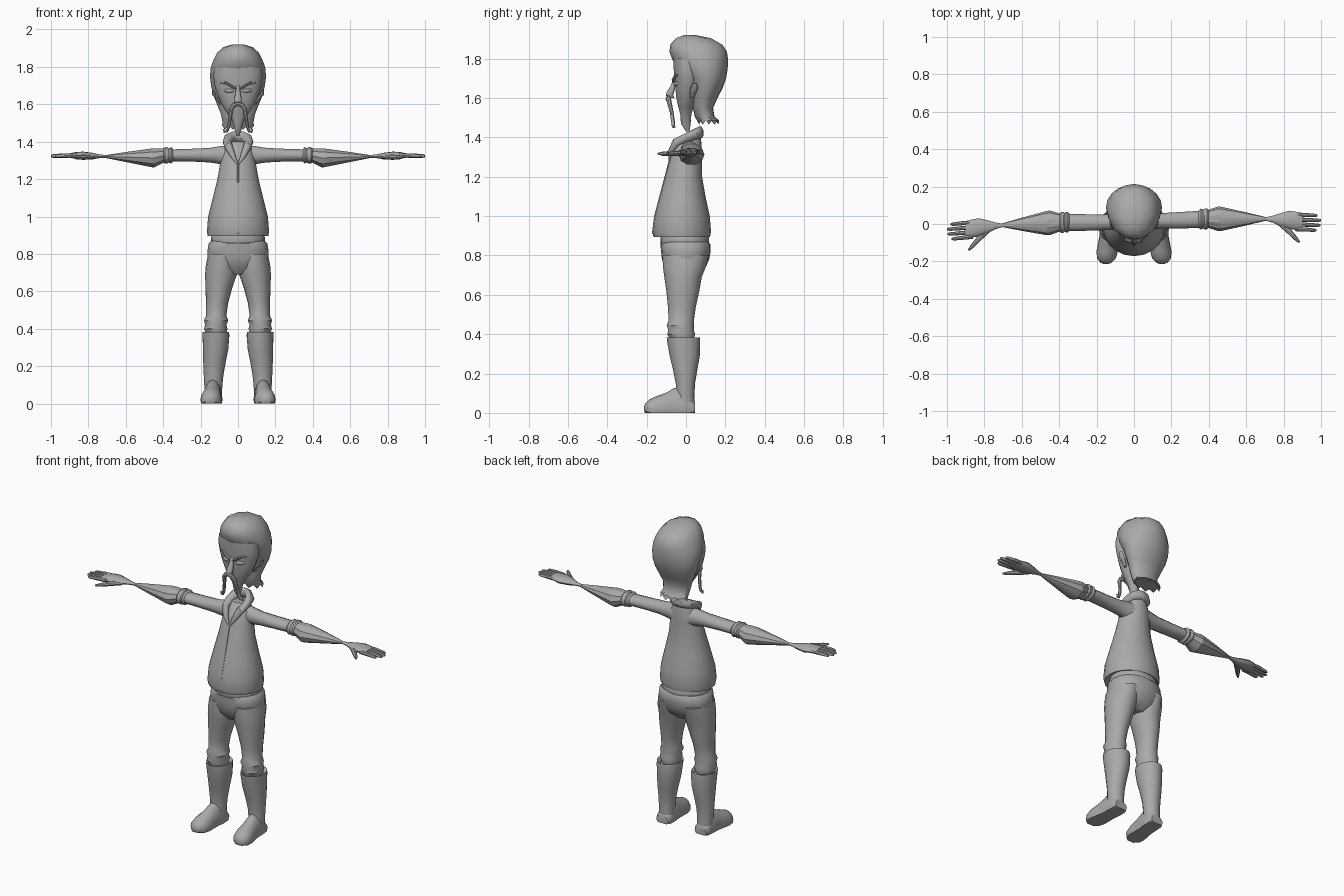
import bpy, bmesh, math
from mathutils import Vector

grey = bpy.data.materials.new("plain grey")
grey.diffuse_color = (0.4, 0.4, 0.4, 1)
AXES = {'X': (Vector((0, 1, 0)), Vector((0, 0, 1))),
        'Y': (Vector((1, 0, 0)), Vector((0, 0, 1))),
        'Z': (Vector((1, 0, 0)), Vector((0, 1, 0)))}


def loft(name, secs, axis=None, n=16, side=0, tweak=None, angle=40, power=1.0):
    """Skin elliptical sections (x, y, z, a, b); no axis means follow the path."""
    bm = bmesh.new()
    rings = []
    pts = [Vector(s[:3]) for s in secs]
    for i, s in enumerate(secs):
        if axis:
            u, v = AXES[axis]
        else:
            t = (pts[min(i + 1, len(pts) - 1)] - pts[max(i - 1, 0)]).normalized()
            u = t.cross(Vector((0.3, 1, 0.1))).normalized()
            v = t.cross(u)
        ring = []
        for k in range(n):
            w = 2 * math.pi * k / n
            c, d = math.cos(w), math.sin(w)
            c = math.copysign(abs(c) ** power, c)
            d = math.copysign(abs(d) ** power, d)
            p = pts[i] + u * c * s[3] + v * d * s[4]
            if tweak:
                p = tweak(p, i, k)
            if side:
                p.x *= side
            ring.append(bm.verts.new(p))
        rings.append(ring)
    for r, q in zip(rings, rings[1:]):
        for k in range(n):
            bm.faces.new((r[k], r[(k + 1) % n], q[(k + 1) % n], q[k]))
    bm.faces.new(rings[0])
    bm.faces.new(rings[-1])
    bmesh.ops.recalc_face_normals(bm, faces=bm.faces)
    me = bpy.data.meshes.new(name)
    bm.to_mesh(me)
    bm.free()
    me.materials.append(grey)
    ob = bpy.data.objects.new(name, me)
    bpy.context.collection.objects.link(ob)
    bpy.ops.object.select_all(action='DESELECT')
    ob.select_set(True)
    bpy.context.view_layer.objects.active = ob
    bpy.ops.object.shade_smooth_by_angle(angle=math.radians(angle))
    return ob


def stack(rows):
    """Rows of (z, half width, front y, back y) to sections."""
    return [(0, (f + b) / 2, z, w, (b - f) / 2) for z, w, f, b in rows]


def leg_stack(rows):
    """Rows of (z, inner x, outer x, front y, back y) to sections."""
    return [((i + o) / 2, (f + b) / 2, z, (o - i) / 2, (b - f) / 2)
            for z, i, o, f, b in rows]


# jacket, belt and hips
loft("jacket", stack([
    (.905, .135, -.13, .105), (.895, .162, -.165, .122), (.92, .166, -.172, .127),
    (1.0, .16, -.162, .121), (1.1, .135, -.135, .099), (1.2, .11, -.107, .082),
    (1.3, .093, -.08, .08), (1.36, .08, -.06, .08), (1.40, .05, -.02, .075)]), 'Z', 20)
loft("jacket_front_seam", [(0, -.168, .91, .005, .005), (0, -.158, 1.0, .005, .005),
                           (0, -.105, 1.2, .005, .005), (0, -.08, 1.3, .004, .004)], 'Z', 6)
loft("belt", stack([(.84, .138, -.12, .11), (.86, .145, -.13, .118), (.885, .145, -.13, .118),
                    (.91, .135, -.125, .11)]), 'Z', 20)
loft("hips", stack([
    (.69, .06, -.07, .05), (.73, .14, -.105, .095), (.78, .163, -.122, .118),
    (.82, .163, -.127, .125), (.855, .157, -.13, .125), (.868, .145, -.12, .115)]),
    'Z', 20, power=.9)


# heel and toe stay flat on the ground
def flat_sole(p, i, k):
    p.z = max(p.z, 0)
    return p


# arms lean slightly, one forward and one back
def lean(s):
    def f(p, i, k):
        p.y += .024 * p.x * s
        return p
    return f


for s, tag in ((1, "left"), (-1, "right")):
    # trouser leg with gathered knee cuff
    loft("trouser_leg_" + tag, leg_stack([
        (.80, .01, .16, -.12, .115), (.74, .004, .172, -.117, .10), (.69, .006, .176, -.11, .08),
        (.62, .03, .174, -.10, .068), (.54, .052, .171, -.092, .05), (.47, .062, .17, -.088, .04),
        (.445, .052, .182, -.098, .042), (.42, .062, .176, -.09, .04),
        (.40, .056, .182, -.095, .046), (.37, .065, .17, -.08, .04)]), 'Z', 16, s)
    # boot shaft
    loft("boot_shaft_" + tag, leg_stack([
        (.365, .065, .17, -.075, .05), (.382, .048, .19, -.098, .07), (.365, .046, .19, -.096, .072),
        (.29, .052, .187, -.083, .07), (.22, .066, .186, -.066, .058), (.15, .078, .183, -.052, .046),
        (.09, .084, .18, -.05, .043), (.02, .086, .178, -.05, .045)]), 'Z', 16, s)
    # boot foot
    loft("boot_foot_" + tag, [
        (.132, .046, .02, .04, .03), (.132, .03, .02, .048, .05), (.133, -.02, .02, .05, .11),
        (.136, -.06, .02, .048, .107), (.14, -.10, .02, .052, .083), (.144, -.15, .02, .057, .065),
        (.147, -.185, .02, .05, .05), (.149, -.207, .02, .03, .028), (.149, -.214, .02, .012, .012)],
        'Y', 16, s, flat_sole)
    # sleeve, cuff roll, flared lower sleeve
    ln = lean(s)
    loft("upper_sleeve_" + tag, [
        (.03, .02, 1.325, .05, .06), (.09, .015, 1.328, .045, .05), (.15, .013, 1.328, .042, .04),
        (.25, .014, 1.328, .044, .035), (.38, .017, 1.327, .046, .032)], 'X', 14, s, ln)
    loft("cuff_roll_" + tag, [
        (.345, .018, 1.327, .046, .032), (.357, .018, 1.327, .056, .045), (.37, .018, 1.327, .05, .038),
        (.378, .018, 1.327, .056, .046), (.39, .018, 1.327, .056, .046),
        (.40, .018, 1.327, .045, .036)], 'X', 14, s, ln)
    loft("lower_sleeve_" + tag, [
        (.385, .018, 1.328, .044, .036), (.45, .017, 1.313, .066, .054), (.47, .016, 1.314, .064, .051),
        (.60, .013, 1.318, .035, .028), (.72, .01, 1.321, .006, .006)], 'X', 10, s, ln, 30)
    # hand
    loft("palm_" + tag, [
        (.69, .01, 1.321, .006, .006), (.74, .008, 1.322, .018, .01), (.78, .004, 1.323, .034, .018),
        (.83, .002, 1.325, .049, .022), (.87, -.004, 1.327, .048, .017),
        (.90, -.008, 1.326, .044, .012)], 'X', 12, s, ln)
    for j, tip in enumerate((.982, 1.0, .997, .975)):
        y = .03 - .026 * j
        loft(f"finger_{j + 1}_{tag}", [
            (.86, y, 1.326, .011, .011), (.92, y - .004, 1.326, .011, .012),
            (tip - .012, y - .008, 1.324, .009, .010), (tip, y - .008, 1.323, .005, .006)],
            'X', 8, s, ln)
    loft("thumb_" + tag, [
        (.78, -.012, 1.32, .014, .016), (.83, -.06, 1.318, .013, .014),
        (.865, -.098, 1.317, .011, .011), (.885, -.12, 1.317, .005, .005)], None, 8, s, ln)
    # collar half, rising to the back of the neck
    loft("collar_" + tag, [
        (.006, -.085, 1.285, .005, .005), (.03, -.077, 1.33, .016, .014), (.05, -.05, 1.375, .022, .022),
        (.058, 0, 1.395, .026, .022), (.05, .045, 1.415, .028, .026), (.025, .07, 1.425, .03, .02),
        (-.002, .074, 1.427, .032, .016)], None, 10, s)
    # face details
    loft("eye_" + tag, [
        (.022, -.053, 1.668, .002, .002), (.035, -.056, 1.672, .008, .01), (.05, -.053, 1.672, .011, .011),
        (.068, -.043, 1.674, .007, .008), (.08, -.035, 1.676, .002, .002)], 'X', 10, s)
    loft("eyebrow_" + tag, [
        (.008, -.064, 1.683, .006, .005), (.03, -.064, 1.694, .009, .008),
        (.065, -.053, 1.715, .008, .007), (.095, -.036, 1.715, .003, .003)], 'X', 8, s)
    loft("ear_" + tag, [
        (.09, .03, 1.60, .008, .008), (.105, .035, 1.625, .01, .016), (.128, .04, 1.65, .01, .02),
        (.135, .045, 1.675, .005, .01)], 'Z', 8, s)
    loft("moustache_" + tag, [
        (.0, -.088, 1.602, .012, .012), (.02, -.09, 1.598, .014, .014), (.036, -.084, 1.575, .013, .012),
        (.042, -.073, 1.53, .010, .010), (.05, -.066, 1.48, .009, .010), (.06, -.063, 1.455, .008, .009),
        (.073, -.06, 1.452, .006, .006), (.077, -.058, 1.468, .003, .003)], None, 8, s)


# hair shell, with scalloped crown and spiky flicked-out hem
def locks(p, i, k):
    if i == 0:
        p.z += .022 * (k % 2)
    if 6 < i < 11 and k % 2:
        p.x *= .97
        p.z -= .004
    return p


loft("hair", stack([
    (1.465, .088, .065, .168), (1.505, .083, .045, .145), (1.55, .092, .035, .138),
    (1.60, .112, .03, .16), (1.65, .132, .02, .186), (1.70, .144, .0, .204),
    (1.75, .15, -.035, .212), (1.80, .145, -.07, .214), (1.84, .13, -.084, .208),
    (1.875, .112, -.08, .185), (1.905, .08, -.055, .13), (1.92, .03, -.01, .05)]),
    'Z', 20, tweak=locks)
# face tapering into the pointed beard
loft("face", stack([
    (1.43, .007, .0, .018), (1.47, .02, -.026, .024), (1.52, .034, -.03, .028),
    (1.555, .06, -.04, .04), (1.60, .088, -.05, .06), (1.65, .11, -.055, .07),
    (1.70, .125, -.06, .08), (1.75, .132, -.064, .08), (1.80, .125, -.066, .08)]), 'Z', 18)
loft("nose", [(0, -.054, 1.70, .01, .008), (0, -.066, 1.66, .013, .014), (0, -.08, 1.63, .02, .02),
              (0, -.084, 1.612, .019, .02), (0, -.07, 1.60, .01, .012)], 'Z', 10)
